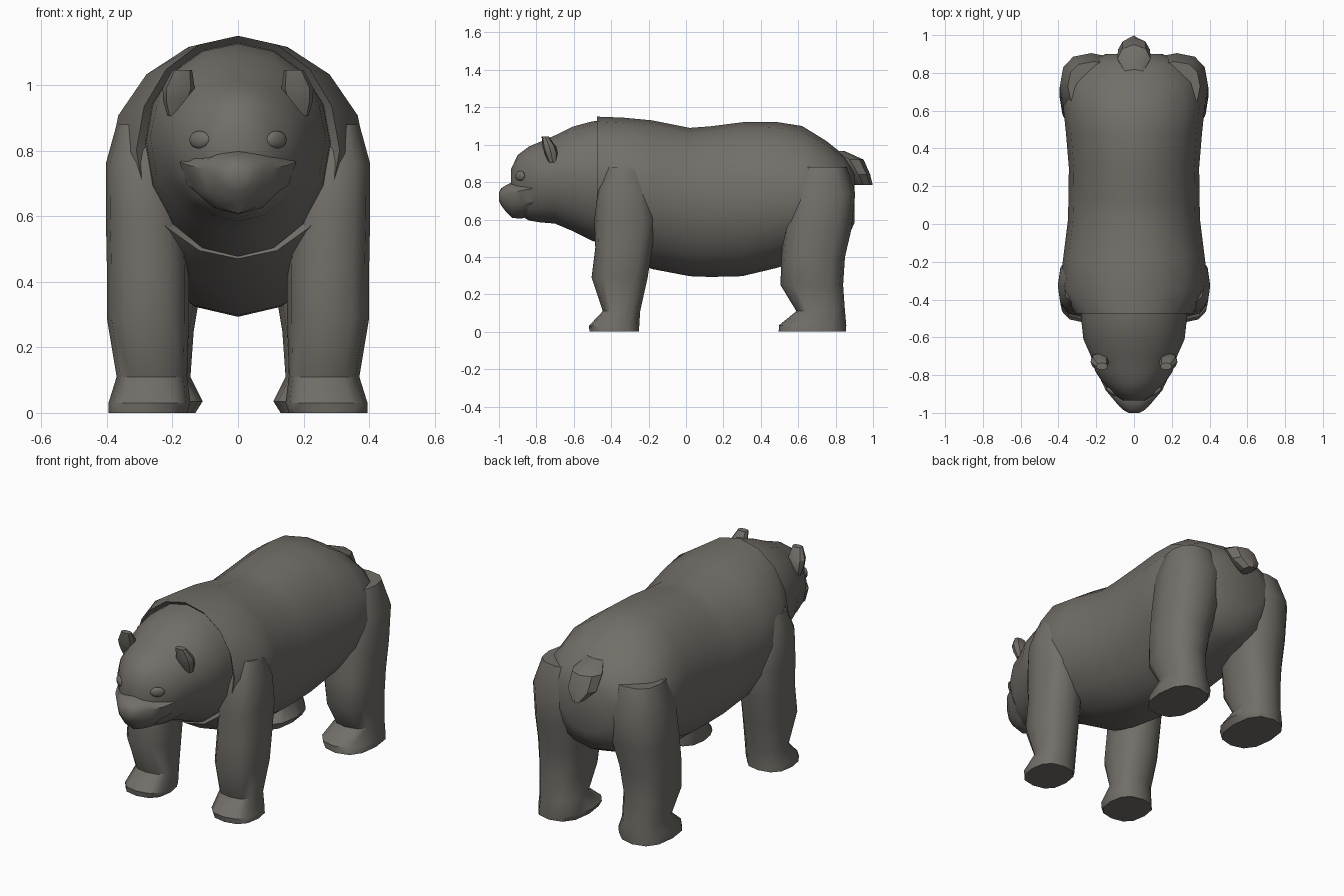
import bpy, bmesh, math
from mathutils import Vector

fur = bpy.data.materials.new("grey_brown_fur")
fur.diffuse_color = (0.17, 0.157, 0.14, 1)


def finish(name, bm, angle=40):
    bmesh.ops.recalc_face_normals(bm, faces=bm.faces)
    me = bpy.data.meshes.new(name)
    bm.to_mesh(me)
    bm.free()
    me.materials.append(fur)
    ob = bpy.data.objects.new(name, me)
    bpy.context.collection.objects.link(ob)
    bpy.ops.object.select_all(action='DESELECT')
    ob.select_set(True)
    bpy.context.view_layer.objects.active = ob
    bpy.ops.object.shade_smooth_by_angle(angle=math.radians(angle))
    return ob


def loft(name, rings, angle=40):
    """Skin a list of point rings and cap both ends."""
    bm = bmesh.new()
    vs = [[bm.verts.new(p) for p in r] for r in rings]
    n = len(vs[0])
    for a, b in zip(vs, vs[1:]):
        for i in range(n):
            j = (i + 1) % n
            bm.faces.new((a[i], a[j], b[j], b[i]))
    bm.faces.new(vs[0])
    bm.faces.new(vs[-1])
    return finish(name, bm, angle)


def unit_ring(n, p):
    """Unit superellipse with n points and exponent p."""
    out = []
    for i in range(n):
        t = 2 * math.pi * i / n
        c, s = math.cos(t), math.sin(t)
        out.append((math.copysign(abs(c) ** (2 / p), c),
                    math.copysign(abs(s) ** (2 / p), s)))
    return out


def along_y(name, sections, n=16, p=2.0, angle=40):
    """Sections: y, half width, bottom, top, height of widest point."""
    rings = []
    for y, hw, lo, hi, mid in sections:
        rings.append([(hw * c, y, mid + s * (hi - mid if s > 0 else mid - lo))
                      for c, s in unit_ring(n, p)])
    return loft(name, rings, angle)


def along_z(name, sections, side=1, n=12, p=2.5, angle=40):
    """Sections: z, x min, x max, y min, y max."""
    rings = []
    for z, x0, x1, y0, y1 in sections:
        rings.append([(side * ((x0 + x1) / 2 + c * (x1 - x0) / 2),
                       (y0 + y1) / 2 + s * (y1 - y0) / 2, z)
                      for c, s in unit_ring(n, p)])
    return loft(name, rings, angle)


# Body, with a recessed rim behind the neck
along_y("body", [
    (-0.42, 0.26, 0.53, 1.10, 0.80),
    (-0.475, 0.31, 0.47, 1.15, 0.80),
    (-0.34, 0.395, 0.39, 1.145, 0.76),
    (-0.18, 0.375, 0.335, 1.13, 0.74),
    (0.02, 0.35, 0.297, 1.09, 0.70),
    (0.13, 0.347, 0.293, 1.098, 0.70),
    (0.30, 0.345, 0.297, 1.12, 0.70),
    (0.48, 0.36, 0.34, 1.122, 0.72),
    (0.62, 0.375, 0.38, 1.10, 0.73),
    (0.75, 0.355, 0.42, 1.02, 0.74),
    (0.85, 0.27, 0.47, 0.94, 0.74),
    (0.90, 0.15, 0.58, 0.86, 0.74)])

# Neck and head
along_y("head", [
    (-0.40, 0.285, 0.46, 1.13, 0.82),
    (-0.50, 0.28, 0.485, 1.125, 0.83),
    (-0.61, 0.268, 0.54, 1.095, 0.84),
    (-0.70, 0.228, 0.578, 1.05, 0.83),
    (-0.78, 0.205, 0.585, 1.015, 0.82),
    (-0.84, 0.165, 0.595, 0.99, 0.81),
    (-0.90, 0.11, 0.63, 0.945, 0.80),
    (-0.935, 0.055, 0.70, 0.87, 0.79)])

# Muzzle, wide at the top and narrowing to the chin
along_y("muzzle", [
    (-0.82, 0.178, 0.625, 0.785, 0.765),
    (-0.88, 0.15, 0.605, 0.795, 0.755),
    (-0.93, 0.108, 0.608, 0.80, 0.745),
    (-0.965, 0.078, 0.645, 0.782, 0.735),
    (-0.988, 0.052, 0.675, 0.767, 0.725),
    (-1.0, 0.028, 0.70, 0.745, 0.72)], n=12, angle=35)

for side, label in ((-1, "right"), (1, "left")):
    # Legs with forward paws
    along_z("front_leg_" + label, [
        (0.0, 0.155, 0.395, -0.515, -0.25),
        (0.03, 0.145, 0.395, -0.52, -0.25),
        (0.11, 0.155, 0.37, -0.445, -0.245),
        (0.29, 0.15, 0.40, -0.505, -0.205),
        (0.45, 0.15, 0.40, -0.485, -0.18),
        (0.60, 0.16, 0.403, -0.49, -0.16),
        (0.76, 0.18, 0.403, -0.47, -0.19),
        (0.88, 0.20, 0.37, -0.42, -0.24)], side)
    along_z("hind_leg_" + label, [
        (0.0, 0.13, 0.39, 0.495, 0.855),
        (0.035, 0.108, 0.39, 0.498, 0.857),
        (0.11, 0.145, 0.37, 0.59, 0.85),
        (0.25, 0.135, 0.39, 0.505, 0.84),
        (0.40, 0.11, 0.395, 0.51, 0.85),
        (0.55, 0.08, 0.395, 0.52, 0.885),
        (0.74, 0.06, 0.393, 0.55, 0.905),
        (0.88, 0.08, 0.35, 0.60, 0.86)], side)
    # Ears leaning forward
    along_z("ear_" + label, [
        (0.905, 0.165, 0.215, -0.735, -0.69),
        (0.95, 0.145, 0.228, -0.755, -0.685),
        (0.99, 0.132, 0.23, -0.767, -0.695),
        (1.045, 0.14, 0.20, -0.772, -0.735)], side, n=8, angle=30)
    # Flat oval eyes following the face
    bm = bmesh.new()
    bmesh.ops.create_uvsphere(bm, u_segments=12, v_segments=8, radius=1)
    turn = side * math.radians(38)
    for v in bm.verts:
        x, y, z = v.co.x * 0.038, v.co.y * 0.014, v.co.z * 0.027
        v.co = Vector((side * 0.118 + x * math.cos(turn) - y * math.sin(turn),
                       -0.887 + x * math.sin(turn) + y * math.cos(turn),
                       0.833 + z))
    finish("eye_" + label, bm)

# Stubby tail
along_z("tail", [
    (0.785, -0.03, 0.03, 0.90, 0.998),
    (0.84, -0.085, 0.085, 0.86, 0.985),
    (0.92, -0.088, 0.088, 0.80, 0.95),
    (0.965, -0.05, 0.05, 0.77, 0.85)], n=8, p=2.0, angle=35)
